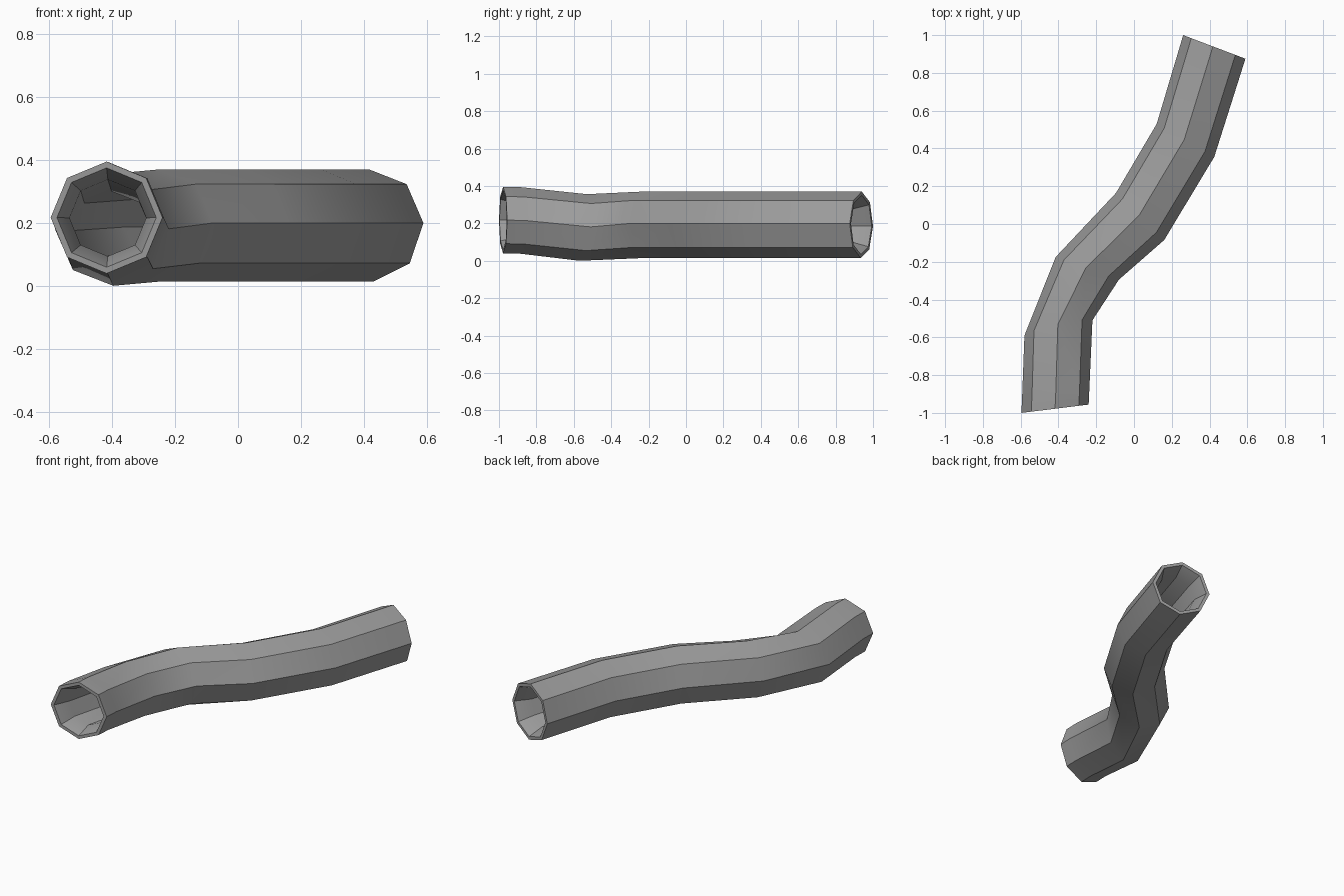
import bpy, bmesh, math
from mathutils import Vector

cube = bpy.data.objects.get("Cube")
if cube:
    bpy.data.objects.remove(cube, do_unlink=True)

SIDES = 8
OUTER, LIP, BORE = 0.178, 0.158, 0.122

# Bend stations: left edge, right edge, centre height, roll in degrees, lean
stations = [
    ((-0.596, -1.0), (-0.24, -0.956), 0.217, 0, 0),
    ((-0.592, -0.91), (-0.236, -0.867), 0.216, 0, 0),
    ((-0.58, -0.59), (-0.22, -0.51), 0.178, 1, 0.02),
    ((-0.415, -0.175), (-0.08, -0.295), 0.192, 2.5, 0),
    ((-0.095, 0.165), (0.16, -0.085), 0.192, 2.5, 0),
    ((0.12, 0.53), (0.425, 0.355), 0.192, 2.5, 0),
    ((0.235, 0.915), (0.56, 0.78), 0.192, 2.5, 0),
    ((0.26, 1.0), (0.59, 0.875), 0.192, 2.5, 0),
]


def add_ring(bm, station, radius):
    left, right, height, roll, lean = station
    a, b = Vector((*left, height)), Vector((*right, height))
    centre = (a + b) / 2
    across = (b - a) / 2 * (radius / OUTER)
    up = Vector((0, lean * radius / OUTER, radius))
    ring = []
    for k in range(SIDES):
        t = math.radians(roll) + k * math.tau / SIDES
        ring.append(bm.verts.new(centre + across * math.cos(t) + up * math.sin(t)))
    return ring


# Hollow bent pipe: outer skin, far lip, bore with flared mouths, near lip
bm = bmesh.new()
rings = [add_ring(bm, s, OUTER) for s in stations]
rings.append(add_ring(bm, stations[-1], LIP))
rings += [add_ring(bm, s, BORE) for s in reversed(stations[1:-1])]
rings.append(add_ring(bm, stations[0], LIP))
for r, ring in enumerate(rings):
    following = rings[(r + 1) % len(rings)]
    for k in range(SIDES):
        j = (k + 1) % SIDES
        bm.faces.new((ring[k], ring[j], following[j], following[k]))
bmesh.ops.recalc_face_normals(bm, faces=bm.faces)

mesh = bpy.data.meshes.new("bent_pipe")
bm.to_mesh(mesh)
bm.free()
pipe = bpy.data.objects.new("bent_pipe", mesh)
bpy.context.collection.objects.link(pipe)

# Plain grey
grey = bpy.data.materials.new("grey")
grey.use_nodes = True
colour = (0.33, 0.33, 0.33, 1)
grey.diffuse_color = colour
grey.node_tree.nodes["Principled BSDF"].inputs["Base Color"].default_value = colour
mesh.materials.append(grey)

# Soft bends, crisp lengthwise edges
bpy.ops.object.select_all(action="DESELECT")
pipe.select_set(True)
bpy.context.view_layer.objects.active = pipe
bpy.ops.object.shade_smooth_by_angle(angle=math.radians(32))
